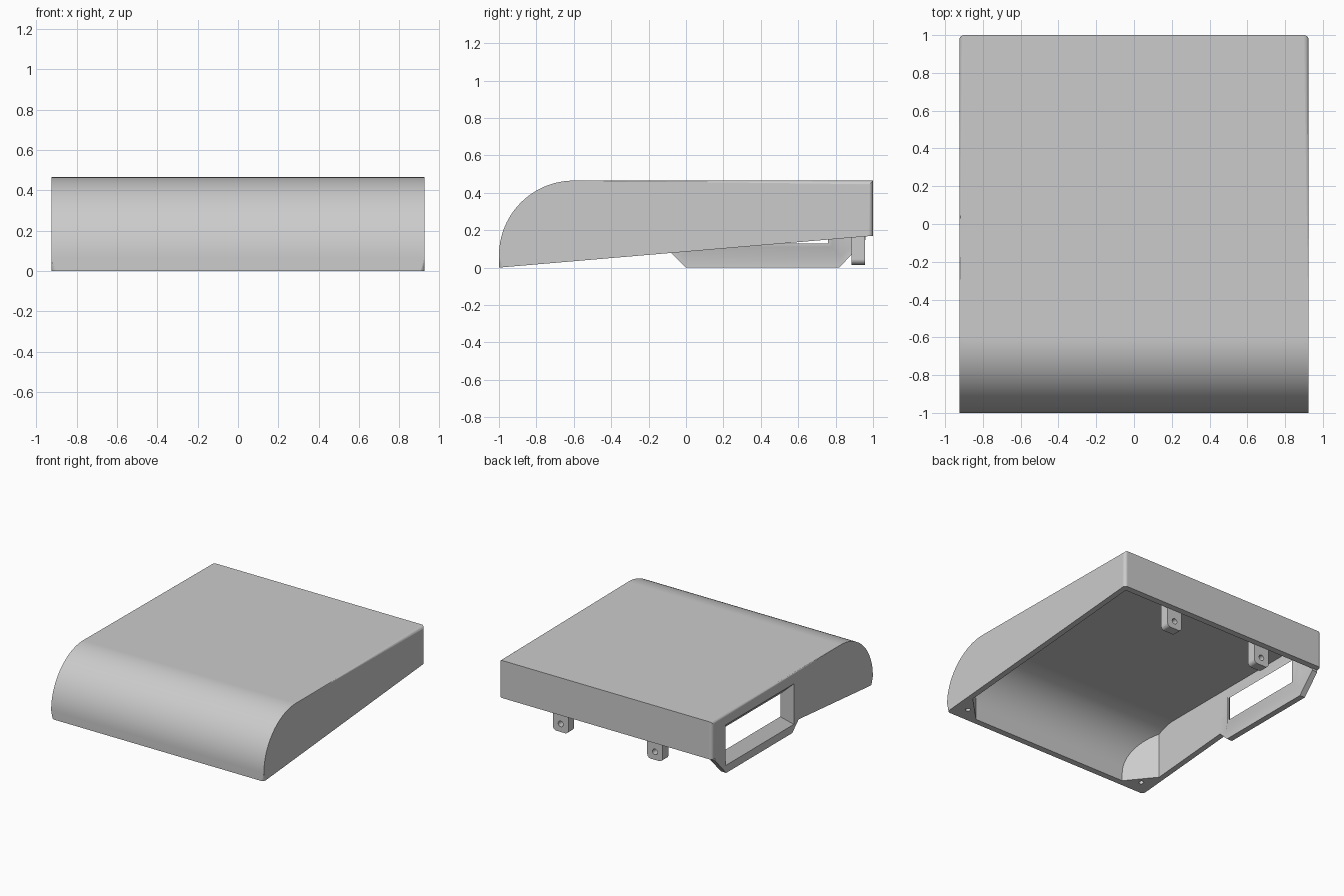
import bpy, bmesh
from math import sin, cos, pi, radians

if "Cube" in bpy.data.objects:
    bpy.data.objects.remove(bpy.data.objects["Cube"], do_unlink=True)

W, T = 0.925, 0.045          # half width, wall thickness
ARC_Y, ARC_Z, ARC_R = -0.6, 0.065, 0.4

grey = bpy.data.materials.new("light_grey_plastic")
grey.use_nodes = True
grey.diffuse_color = (0.6, 0.6, 0.6, 1)
grey.node_tree.nodes["Principled BSDF"].inputs["Base Color"].default_value = (0.6, 0.6, 0.6, 1)


def finish(name, bm):
    bmesh.ops.recalc_face_normals(bm, faces=bm.faces)
    mesh = bpy.data.meshes.new(name)
    bm.to_mesh(mesh)
    bm.free()
    mesh.materials.append(grey)
    obj = bpy.data.objects.new(name, mesh)
    bpy.context.collection.objects.link(obj)
    return obj


def prism_bm(points, axis, a, b):
    """Extrude a 2D outline along an axis from a to b."""
    place = {"x": lambda p, t: (t, p[0], p[1]),
             "y": lambda p, t: (p[0], t, p[1]),
             "z": lambda p, t: (p[0], p[1], t)}[axis]
    bm = bmesh.new()
    lo = [bm.verts.new(place(p, a)) for p in points]
    hi = [bm.verts.new(place(p, b)) for p in points]
    bm.faces.new(lo)
    bm.faces.new(hi[::-1])
    n = len(points)
    for i in range(n):
        j = (i + 1) % n
        bm.faces.new((lo[i], lo[j], hi[j], hi[i]))
    return bm


def prism(name, points, axis, a, b):
    return finish(name, prism_bm(points, axis, a, b))


def disc(u, v, r, n=24):
    return [(u + r * cos(2 * pi * i / n), v + r * sin(2 * pi * i / n)) for i in range(n)]


def funnel(name, x0, grow0, x1, grow1):
    """Four-sided taper around the window opening."""
    bm = bmesh.new()
    bmesh.ops.create_cube(bm, size=2)
    for v in bm.verts:
        x, g = (x0, grow0) if v.co.x < 0 else (x1, grow1)
        v.co = (x, 0.405 + v.co.y * (0.425 + g), 0.22 + v.co.z * (0.16 + g))
    return finish(name, bm)


def combine(obj, tool, operation):
    mod = obj.modifiers.new(operation, "BOOLEAN")
    mod.operation, mod.object, mod.solver = operation, tool, "EXACT"
    bpy.context.view_layer.objects.active = obj
    bpy.ops.object.modifier_apply(modifier=mod.name)
    bpy.data.objects.remove(tool, do_unlink=True)


def smooth(obj):
    bpy.ops.object.select_all(action="DESELECT")
    obj.select_set(True)
    bpy.context.view_layer.objects.active = obj
    bpy.ops.object.shade_smooth_by_angle(angle=radians(30))
    mod = obj.modifiers.new("even_shading", "WEIGHTED_NORMAL")
    mod.keep_sharp = True


def side_profile(inset, front_z, back_z):
    r = ARC_R - inset
    arc = [(ARC_Y - r * cos(pi / 2 * i / 24), ARC_Z + r * sin(pi / 2 * i / 24)) for i in range(25)]
    return [(-1 + inset, front_z)] + arc + [(1 - inset, 0.465 - inset), (1 - inset, back_z)]


# Outer cover with rounded side edges
bm = prism_bm(side_profile(0, 0, 0.17), "x", -W, W)
rim = []
for e in bm.edges:
    a, b = (v.co for v in e.verts)
    underside = abs(a.y - b.y) > 1.9
    if abs(a.x - b.x) < 1e-4 and not underside:
        rim.append(e)
bmesh.ops.bevel(bm, geom=rim, offset=0.035, offset_type="OFFSET", segments=6,
                profile=0.5, affect="EDGES", clamp_overlap=True)
shell = finish("cover_shell", bm)

# Hollow inside, leaving diagonal screw pillars in the front corners
cavity = prism("cavity", side_profile(T, -0.2, -0.2), "x", -W + T, W - T)
for s in (-1, 1):
    corner = [(s * 0.545, -1.1), (s * 1.025, -0.62), (s * 1.025, -1.1)]
    combine(cavity, prism("pillar", corner, "z", -0.3, 0.6), "DIFFERENCE")
combine(shell, cavity, "DIFFERENCE")
for s in (-1, 1):
    hole = prism("screw_hole", disc(s * 0.818, -0.893, 0.018), "z", -0.05, 0.16)
    combine(shell, hole, "DIFFERENCE")

# Side skirt that drops below the slanted rim, with a tapered window
skirt = [(-0.08, 0.078), (0, 0), (0.82, 0), (0.96, 0.15), (0.96, 0.2), (-0.08, 0.2)]
combine(shell, prism("skirt", skirt, "x", -W + 0.001, -W + T + 0.002), "UNION")
combine(shell, funnel("bezel", -0.885, 0.01, -0.855, -0.05), "UNION")
combine(shell, funnel("window", -0.945, 0.02, -0.835, -0.09), "DIFFERENCE")
smooth(shell)

# Rear mounting tabs with rounded lower corners and a screw hole
for name, x in (("left_mounting_tab", 0.42), ("right_mounting_tab", -0.4)):
    r, half, low = 0.03, 0.067, 0.015
    outline = [(x + half, 0.25), (x - half, 0.25)]
    for s, start in ((-1, pi), (1, 1.5 * pi)):
        outline += [(x + s * (half - r) + r * cos(start + pi / 2 * i / 6),
                     low + r + r * sin(start + pi / 2 * i / 6)) for i in range(7)]
    tab = prism(name, outline, "y", 0.885, 0.957)
    combine(tab, prism("tab_hole", disc(x, 0.078, 0.022), "y", 0.8, 1.1), "DIFFERENCE")
    smooth(tab)
